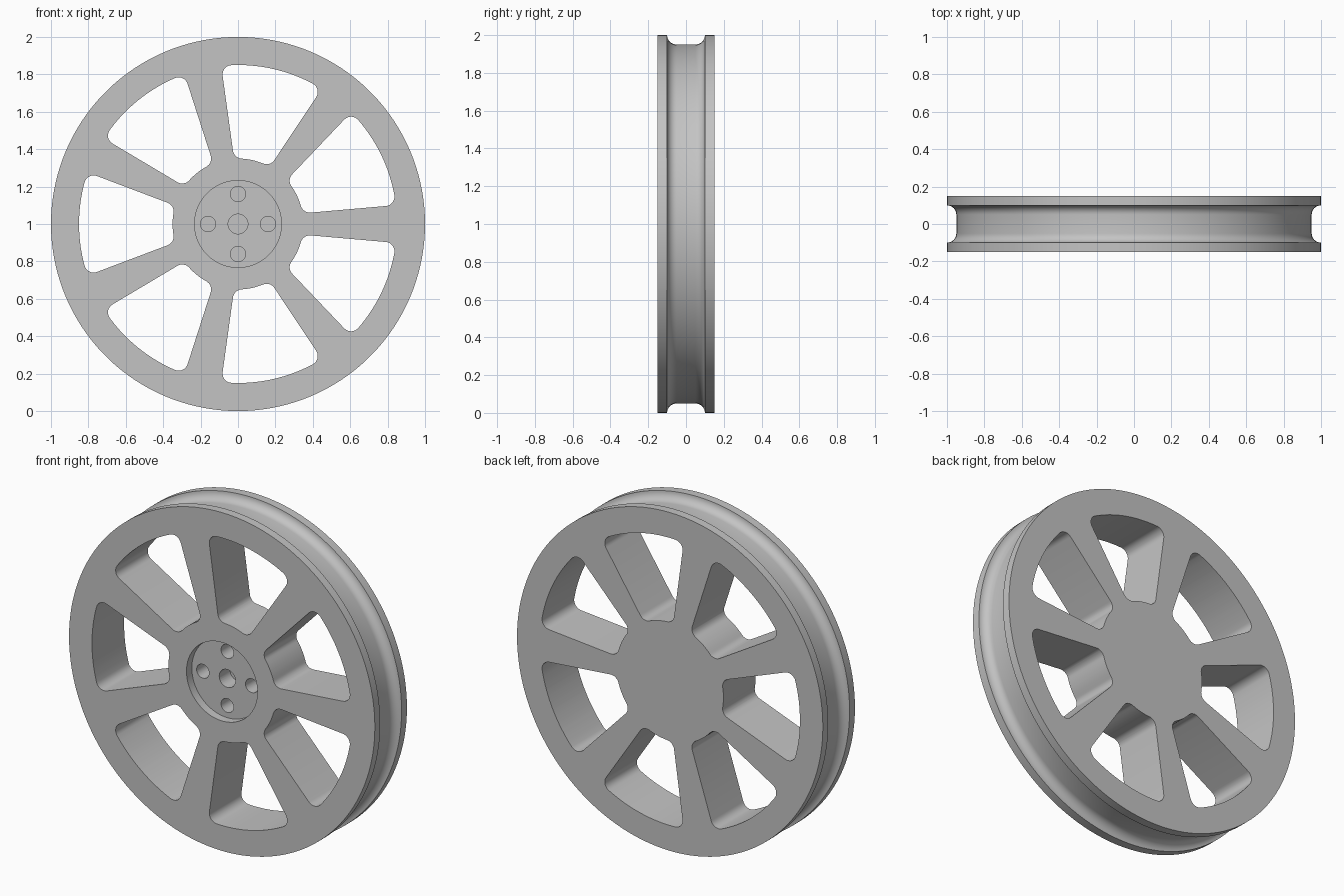
import bpy, bmesh, math
from mathutils import Vector, Matrix

if "Cube" in bpy.data.objects:
    bpy.data.objects.remove(bpy.data.objects["Cube"])

SPOKES = 7
HALF = 0.15            # half thickness of the wheel
R_IN, R_OUT = 0.35, 0.85   # window radii
FILLET = 0.05

# ---- wheel body: lathe profile (radius, y) around the y axis
profile = [(0, -0.10), (0.232, -0.10), (0.232, -HALF), (1, -HALF), (1, -0.10)]
arc = [(1 - 0.05 * math.sin(t), -0.05 - 0.05 * math.cos(t))
       for t in [math.pi / 2 * i / 8 for i in range(1, 9)]]
profile += arc
profile += [(r, -y) for r, y in reversed(arc)]
profile += [(1, 0.10), (1, HALF), (0, HALF)]

bm = bmesh.new()
verts = [bm.verts.new((r, y, 0)) for r, y in profile]
edges = [bm.edges.new(p) for p in zip(verts, verts[1:])]
bmesh.ops.spin(bm, geom=verts + edges, cent=(0, 0, 0), axis=(0, 1, 0),
               angle=2 * math.pi, steps=140, use_duplicate=False)
bmesh.ops.remove_doubles(bm, verts=bm.verts, dist=1e-5)
bmesh.ops.recalc_face_normals(bm, faces=bm.faces)
mesh = bpy.data.meshes.new("wheel")
bm.to_mesh(mesh)
bm.free()
wheel = bpy.data.objects.new("wheel", mesh)
bpy.context.collection.objects.link(wheel)


def polar(r, a):
    return Vector((r * math.cos(a), r * math.sin(a)))


def sweep(c, r, a0, a1, n):
    return [c + polar(r, a0 + (a1 - a0) * i / n) for i in range(n + 1)]


def window_outline():
    """Rounded window beside the spoke that lies on angle 0."""
    slope = math.radians(5)
    d = Vector((math.cos(slope), math.sin(slope)))
    n = Vector((-d.y, d.x))
    base = Vector((0, 0.027)) + n * FILLET      # spoke edge moved by the fillet

    def centre(radius):
        b = base.dot(d)
        return base + d * (-b + math.sqrt(b * b - base.dot(base) + radius ** 2))

    ci, co = centre(R_IN + FILLET), centre(R_OUT - FILLET)
    ai, ao = math.atan2(ci.y, ci.x), math.atan2(co.y, co.x)
    mid = math.pi / SPOKES
    zero = Vector((0, 0))
    half = sweep(zero, R_IN, mid, ai, 6)
    half += sweep(ci, FILLET, ai + math.pi, slope + 1.5 * math.pi, 8)[1:]
    half += sweep(co, FILLET, slope - math.pi / 2, ao, 8)
    half += sweep(zero, R_OUT, ao, mid, 8)[1:]
    # mirror across the middle of the window
    c, s = math.cos(2 * mid), math.sin(2 * mid)
    other = [Vector((p.x * c + p.y * s, p.x * s - p.y * c)) for p in half]
    return half + other[-2:0:-1]


def add_prism(bm, pts, y0, y1):
    """Solid prism from an outline in the xz plane."""
    a = [bm.verts.new((p.x, y0, p.y)) for p in pts]
    b = [bm.verts.new((p.x, y1, p.y)) for p in pts]
    bm.faces.new(a)
    bm.faces.new(b[::-1])
    for i in range(len(pts)):
        j = (i + 1) % len(pts)
        bm.faces.new((a[j], a[i], b[i], b[j]))


# ---- cutter: windows between the spokes and blind bolt holes
bm = bmesh.new()
outline = window_outline()
for k in range(SPOKES):
    rot = Matrix.Rotation(2 * math.pi * k / SPOKES, 2)
    add_prism(bm, [rot @ p for p in outline], -0.3, 0.3)
holes = [(Vector((0, 0)), 0.053)]
holes += [(polar(0.16, k * math.pi / 2), 0.041) for k in range(4)]
for c, r in holes:
    add_prism(bm, sweep(c, r, 0, 2 * math.pi, 32)[:-1], -0.3, 0.0)
bmesh.ops.recalc_face_normals(bm, faces=bm.faces)
mesh = bpy.data.meshes.new("cutter")
bm.to_mesh(mesh)
bm.free()
cutter = bpy.data.objects.new("cutter", mesh)
bpy.context.collection.objects.link(cutter)
cutter.hide_render = True

cut = wheel.modifiers.new("windows_and_holes", 'BOOLEAN')
cut.operation = 'DIFFERENCE'
cut.solver = 'EXACT'
cut.object = cutter
bpy.context.view_layer.objects.active = wheel
wheel.select_set(True)
bpy.ops.object.modifier_apply(modifier=cut.name)
bpy.data.objects.remove(cutter)

# ---- finish: centre at z = 1, grey metal, smooth curved walls
wheel.data.transform(Matrix.Translation((0, 0, 1)))
grey = bpy.data.materials.new("grey_metal")
grey.diffuse_color = (0.55, 0.55, 0.55, 1)
grey.use_nodes = True
grey.node_tree.nodes["Principled BSDF"].inputs["Base Color"].default_value = grey.diffuse_color
wheel.data.materials.clear()
wheel.data.materials.append(grey)
bpy.ops.object.shade_smooth_by_angle(angle=math.radians(30))
